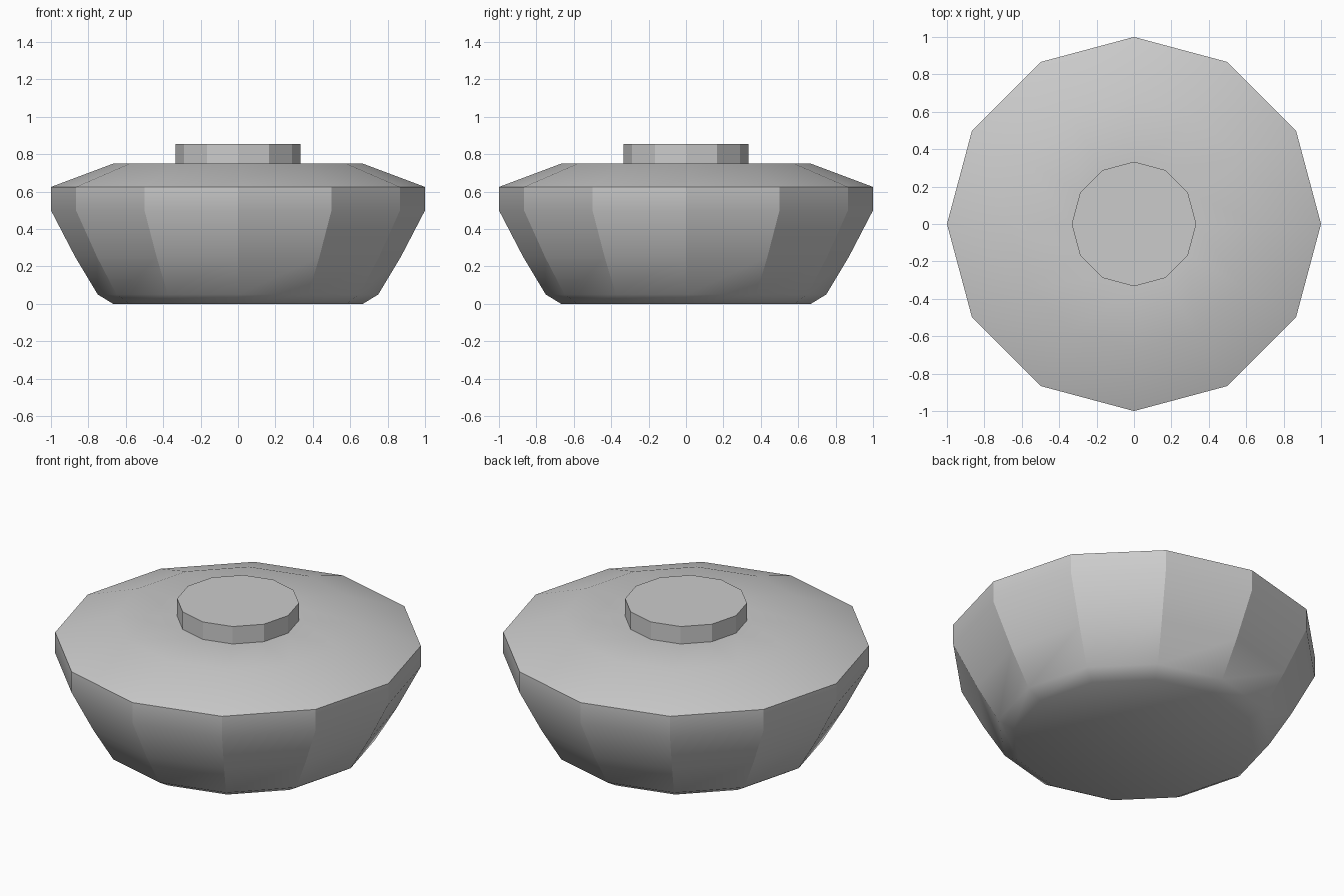
import bpy, bmesh, math

cube = bpy.data.objects.get("Cube")
if cube:
    bpy.data.objects.remove(cube, do_unlink=True)

SIDES = 12

grey = bpy.data.materials.new("plain_grey")
grey.use_nodes = True
colour = (0.6, 0.6, 0.6, 1)
grey.diffuse_color = colour
grey.node_tree.nodes["Principled BSDF"].inputs["Base Color"].default_value = colour


def lathe(name, profile, sharp_rings, facets):
    """Turn (radius, z) points about z; edges between ring indices in facets stay crisp."""
    bm = bmesh.new()
    rings = []
    for r, z in profile:
        angles = [math.tau * i / SIDES for i in range(SIDES)]
        rings.append([bm.verts.new((r * math.cos(a), r * math.sin(a), z)) for a in angles])
    for low, high in zip(rings, rings[1:]):
        for i in range(SIDES):
            j = (i + 1) % SIDES
            bm.faces.new((low[i], low[j], high[j], high[i]))
    bm.faces.new(reversed(rings[0]))
    bm.faces.new(rings[-1])
    for f in bm.faces:
        f.smooth = True
    # crisp rings and crisp upright corners
    for k in sharp_rings:
        for i in range(SIDES):
            bm.edges.get((rings[k][i], rings[k][(i + 1) % SIDES])).smooth = False
    for k in range(*facets):
        for i in range(SIDES):
            bm.edges.get((rings[k][i], rings[k + 1][i])).smooth = False
    mesh = bpy.data.meshes.new(name)
    bm.to_mesh(mesh)
    bm.free()
    mesh.materials.append(grey)
    obj = bpy.data.objects.new(name, mesh)
    bpy.context.collection.objects.link(obj)
    return obj


# Bowl with small chamfered foot, tapered wall and short upright rim
# and the sloped shoulder and flat top that close it
lathe("pot_body", [(0.667, 0), (0.75, 0.05), (0.87, 0.25), (1, 0.5),
                   (1, 0.625), (0.667, 0.75), (0.333, 0.75)], [4], (1, 4))

# Flat disc handle on the lid
lathe("lid_knob", [(0.333, 0.75), (0.333, 0.855)], [0, 1], (0, 1))
